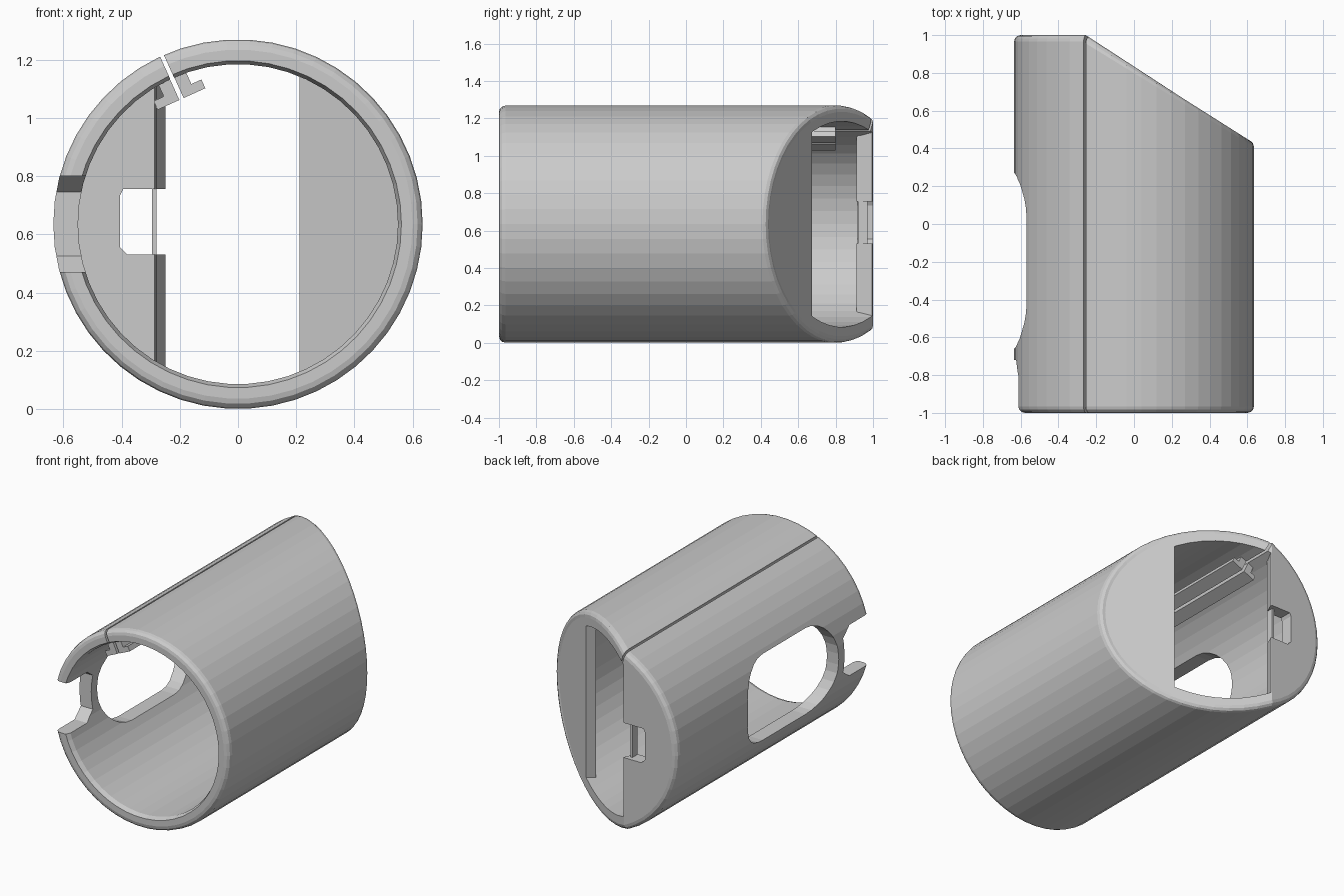
import bpy, bmesh
from math import cos, sin, pi, radians
from mathutils import Vector

if "Cube" in bpy.data.objects:
    bpy.data.objects.remove(bpy.data.objects["Cube"])

N = 50                      # sides of the tube
R, RI, CZ = 0.635, 0.55, 0.635
FOLD, SLOPE = -0.27, 0.615  # where the back end turns into the slanted face


def back(x):
    return 1.0 - SLOPE * max(0.0, x - FOLD)


def finish(bm, name):
    bmesh.ops.recalc_face_normals(bm, faces=bm.faces)
    mesh = bpy.data.meshes.new(name)
    bm.to_mesh(mesh)
    bm.free()
    ob = bpy.data.objects.new(name, mesh)
    bpy.context.collection.objects.link(ob)
    return ob


def loft(rings):
    """Rings are (radius, function giving y from x on the nominal radius, nominal radius)."""
    bm = bmesh.new()
    loops = []
    for r, fy, nominal in rings:
        loops.append([bm.verts.new((r * cos(2 * pi * i / N), fy(nominal * cos(2 * pi * i / N)),
                                    CZ + r * sin(2 * pi * i / N))) for i in range(N)])
    for a, b in zip(loops, loops[1:]):
        for i in range(N):
            j = (i + 1) % N
            bm.faces.new((a[i], a[j], b[j], b[i]))
    bm.faces.new(loops[0])
    # back cap in vertical strips so the fold stays crisp
    end = loops[-1]
    for i in range(N // 2):
        quad = [end[i], end[i + 1], end[(-i - 1) % N], end[-i % N]]
        bm.faces.new(list(dict.fromkeys(quad)))
    return bm


def prism(name, pts, offset):
    bm = bmesh.new()
    off = Vector(offset)
    a = [bm.verts.new(p) for p in pts]
    b = [bm.verts.new(Vector(p) + off) for p in pts]
    bm.faces.new(a)
    bm.faces.new(b)
    for i in range(len(a)):
        j = (i + 1) % len(a)
        bm.faces.new((a[i], a[j], b[j], b[i]))
    return finish(bm, name)


def cut(target, cutter):
    mod = target.modifiers.new("cut", 'BOOLEAN')
    mod.operation, mod.solver, mod.object = 'DIFFERENCE', 'EXACT', cutter
    bpy.context.view_layer.objects.active = target
    bpy.ops.object.modifier_apply(modifier=mod.name)
    bpy.data.objects.remove(cutter)


# outer sleeve with rounded rims and slanted back
rings = []
for k in range(4):
    a = pi / 2 * k / 3
    rings.append((R - 0.035 * (1 - sin(a)), lambda x, a=a: -0.965 - 0.035 * cos(a), R))
for k in range(4):
    a = pi / 2 * k / 3
    rings.append((R - 0.035 * (1 - cos(a)), lambda x, a=a: back(x) - 0.035 * (1 - sin(a)), R))
sleeve = finish(loft(rings), "sleeve")

# hollow inside, slightly flared at the front
cut(sleeve, finish(loft([(RI + 0.02, lambda x: -1.02, RI), (RI, lambda x: -0.97, RI),
                         (RI, lambda x: back(x) - 0.085, RI)]), "bore_cutter"))

# back opening between the flat and the slanted end walls
bm = loft([(RI, lambda x: 0.4, RI), (RI, lambda x: 1.2, RI)])
for co, no in (((-0.265, 0.96, 0), (-0.9, 0.42, 0)), ((0.25, 0.68, 0), (0.85, -0.523, 0))):
    res = bmesh.ops.bisect_plane(bm, geom=bm.verts[:] + bm.edges[:] + bm.faces[:],
                                 plane_co=co, plane_no=no, clear_outer=True)
    rim = [e for e in res["geom_cut"] if isinstance(e, bmesh.types.BMEdge)]
    bmesh.ops.contextual_create(bm, geom=rim)
cut(sleeve, finish(bm, "opening_cutter"))

# long oval hole in the left wall
oval = []
for q, (sy, sz) in enumerate(((1, 1), (-1, 1), (-1, -1), (1, -1))):
    for k in range(8):
        a = pi / 2 * (q + k / 7)
        oval.append((-0.8, -0.195 + sy * 0.22 + 0.245 * cos(a), CZ + sz * 0.035 + 0.245 * sin(a)))
cut(sleeve, prism("oval_cutter", oval, (0.55, 0, 0)))

# notch at the front of the left wall
notch = [(-1.1, -0.165), (-0.8, -0.165), (-0.72, -0.11), (-0.72, 0.11), (-0.8, 0.165), (-1.1, 0.165)]
cut(sleeve, prism("notch_cutter", [(-0.8, y, CZ + z) for y, z in notch], (0.5, 0, 0)))

# notch in the flat end wall
slot = [(-0.2, 0.53), (-0.38, 0.53), (-0.405, 0.555), (-0.405, 0.735), (-0.395, 0.755), (-0.2, 0.755)]
cut(sleeve, prism("slot_cutter", [(x, 0.8, z) for x, z in slot], (0, 0.3, 0)))

# radial split along the whole top
TILT = radians(24.3)


def radial(t, r, y):
    return (t * cos(TILT) - r * sin(TILT), y, CZ + t * sin(TILT) + r * cos(TILT))


split = [(-0.007, 0.5), (0.007, 0.5), (0.007, 0.7), (-0.007, 0.7)]
cut(sleeve, prism("split_cutter", [radial(t, r, -1.1) for t, r in split], (0, 2.2, 0)))

# L-shaped rails either side of the split
rail = [(0.008, 0.472), (0.09, 0.472), (0.09, 0.505), (0.052, 0.505), (0.052, 0.56), (0.008, 0.56)]
for side, name in ((-1, "left_rail"), (1, "right_rail")):
    prism(name, [radial(side * t, r, -0.95) for t, r in rail], (0, 1.75, 0))

# thin upright strip across the flat wall notch
prism("end_strip", [(-0.295, 0.92, 0.15), (-0.28, 0.92, 0.15), (-0.28, 0.97, 0.15), (-0.295, 0.97, 0.15)],
      (0, 0, 0.96))
